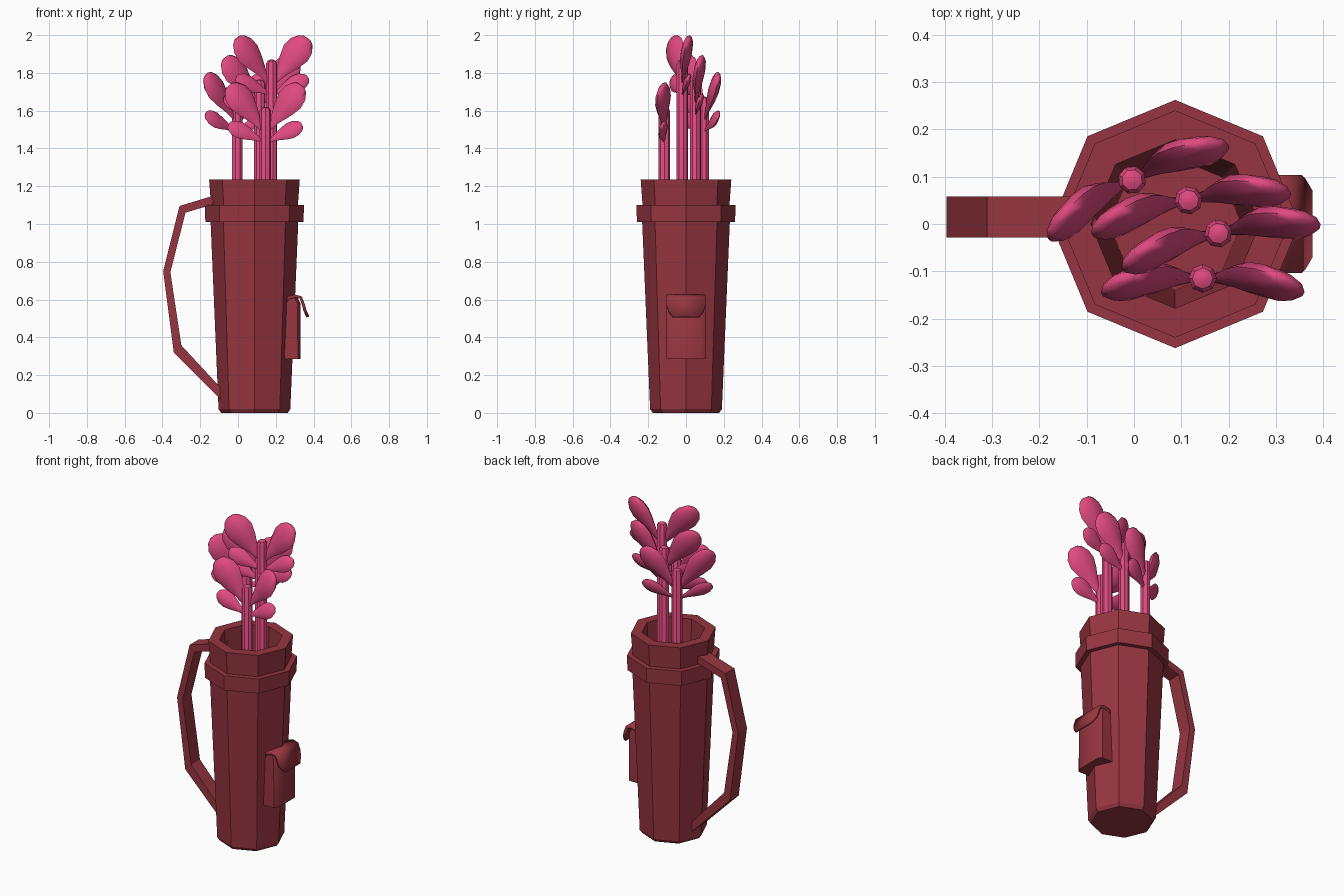
import bpy, bmesh, math
from mathutils import Vector, Matrix

cube = bpy.data.objects.get("Cube")
if cube:
    bpy.data.objects.remove(cube, do_unlink=True)


def material(name, colour):
    m = bpy.data.materials.new(name)
    m.use_nodes = True
    m.diffuse_color = (*colour, 1)
    m.node_tree.nodes["Principled BSDF"].inputs["Base Color"].default_value = (*colour, 1)
    return m


MAROON = material("maroon", (0.31, 0.036, 0.052))
PINK = material("pink", (0.74, 0.068, 0.21))
BAG_X = 0.087


def finish(name, bm, mat, smooth=None):
    bmesh.ops.recalc_face_normals(bm, faces=bm.faces)
    mesh = bpy.data.meshes.new(name)
    bm.to_mesh(mesh)
    bm.free()
    mesh.materials.append(mat)
    ob = bpy.data.objects.new(name, mesh)
    bpy.context.collection.objects.link(ob)
    if smooth:
        bpy.ops.object.select_all(action='DESELECT')
        ob.select_set(True)
        bpy.context.view_layer.objects.active = ob
        bpy.ops.object.shade_smooth_by_angle(angle=math.radians(smooth))
    return ob


def loft(bm, rings, closed=False):
    """Skin a list of point rings; cap the ends, or join last to first."""
    rows = [[bm.verts.new(p) for p in ring] for ring in rings]
    n = len(rows[0])
    pairs = list(zip(rows, rows[1:]))
    if closed:
        pairs.append((rows[-1], rows[0]))
    else:
        bm.faces.new(rows[0])
        bm.faces.new(rows[-1])
    for a, b in pairs:
        for i in range(n):
            j = (i + 1) % n
            bm.faces.new((a[i], a[j], b[j], b[i]))


def circle(centre, u, v, n=8):
    return [centre + u * math.cos(math.tau * i / n) + v * math.sin(math.tau * i / n)
            for i in range(n)]


def lathe(bm, profile, x=0, closed=False):
    loft(bm, [circle(Vector((x, 0, z)), Vector((r, 0, 0)), Vector((0, r, 0)))
              for r, z in profile], closed)


# Hollow eight-sided bag with flared collar
bm = bmesh.new()
lathe(bm, [(0.176, 0), (0.19, 0.02), (0.232, 1.01), (0.23, 1.1), (0.24, 1.235),
           (0.178, 1.235), (0.14, 0.06)], BAG_X)
finish("bag_body", bm, MAROON)

# Band round the top of the bag
bm = bmesh.new()
lathe(bm, [(0.22, 1.01), (0.26, 1.01), (0.262, 1.1), (0.22, 1.1)], BAG_X, closed=True)
finish("bag_band", bm, MAROON)

# Angular carrying handle: outline in x and z, given depth in y
outer = [(-0.08, 1.165), (-0.31, 1.095), (-0.396, 0.75), (-0.34, 0.32), (-0.08, 0.06)]
inner = [(-0.08, 1.12), (-0.278, 1.06), (-0.358, 0.745), (-0.3, 0.358), (-0.08, 0.12)]
bm = bmesh.new()
loft(bm, [[(a[0], -0.028, a[1]), (a[0], 0.058, a[1]), (b[0], 0.058, b[1]), (b[0], -0.028, b[1])]
          for a, b in zip(outer, inner)])
finish("carry_handle", bm, MAROON)

# Side pouch with softened outer corners
bm = bmesh.new()
loft(bm, [[(0.235, -w, z), (x - 0.015, -w, z), (x, 0.02 - w, z),
           (x, w - 0.02, z), (x - 0.015, w, z), (0.235, w, z)]
          for x, w, z in [(0.332, 0.103, 0.285), (0.33, 0.103, 0.58), (0.315, 0.1, 0.61)]])
finish("side_pouch", bm, MAROON, 40)

# Curved pouch flap with a narrowed lower edge: x, z, half width
flap = [(0.25, 0.59, 0.103), (0.27, 0.61, 0.104), (0.305, 0.618, 0.104), (0.333, 0.61, 0.104),
        (0.347, 0.57, 0.103), (0.355, 0.54, 0.095), (0.37, 0.508, 0.07)]
bm = bmesh.new()
rows = [[bm.verts.new((x, s * w, z)) for s in (-1, 1)] for x, z, w in flap]
for a, b in zip(rows, rows[1:]):
    bm.faces.new((a[0], a[1], b[1], b[0]))
ob = finish("pouch_flap", bm, MAROON, 50)
solid = ob.modifiers.new("thickness", 'SOLIDIFY')
solid.thickness = 0.016
solid.offset = 0

# Teardrop stations: distance along, half width as a fraction of the widest
TEARDROP = [(0, 0.2), (0.2, 0.38), (0.45, 0.78), (0.65, 1), (0.82, 0.92), (0.95, 0.6), (1, 0.3)]


def head(bm, start, end, half_width, roll):
    """Flattened teardrop swelling from start to end, leaning back by roll."""
    start, end = Vector(start), Vector(end)
    axis = (end - start).normalized()
    up = Vector((-axis.z, 0, axis.x))
    if up.z < 0:
        up.negate()
    wide = up * math.cos(roll) + Vector((0, math.sin(roll), 0))
    thin = axis.cross(wide)
    loft(bm, [circle(start.lerp(end, t), wide * half_width * f, thin * half_width * f * 0.38)
              for t, f in TEARDROP])


def club(name, x, y, top, turn):
    place = Matrix.Translation((x, y, top)) @ Matrix.Rotation(turn, 4, 'Z')
    # Shaft with a rounded tip
    bm = bmesh.new()
    lathe(bm, [(0.03, 0.07 - top), (0.03, -0.02), (0.022, -0.006), (0.008, 0)])
    bm.transform(place)
    finish(name + "_shaft", bm, PINK, 35)
    # Large upper pair and small lower pair of heads
    bm = bmesh.new()
    for s in (-1, 1):
        head(bm, (s * 0.015, 0, -0.115), (s * 0.19, -0.01, 0.115), 0.078, 0.42)
        head(bm, (s * 0.015, 0, -0.18), (s * 0.195, -0.01, -0.095), 0.048, 0.42)
    bm.transform(place)
    finish(name + "_heads", bm, PINK, 60)


club("front_club", 0.145, -0.115, 1.62, 0)
club("tall_club", 0.178, -0.02, 1.87, 0.22)
club("middle_club", 0.115, 0.05, 1.765, 0.2)
club("back_club", -0.004, 0.093, 1.675, 0.48)
